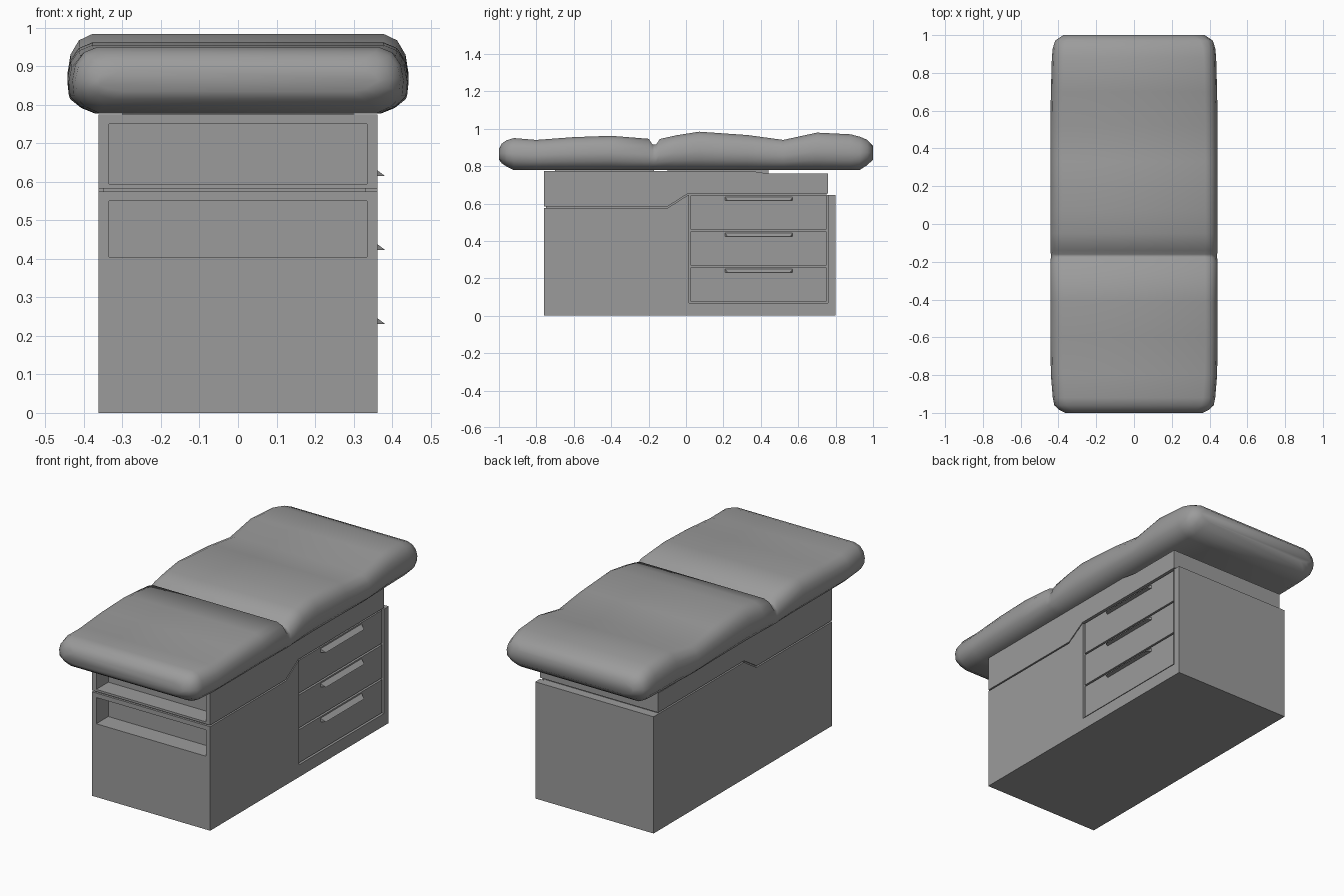
import bpy, bmesh

if "Cube" in bpy.data.objects:
    bpy.data.objects.remove(bpy.data.objects["Cube"], do_unlink=True)

grey = bpy.data.materials.new("neutral grey")
grey.use_nodes = True
GREY = (0.33, 0.33, 0.33, 1)
grey.diffuse_color = GREY
grey.node_tree.nodes["Principled BSDF"].inputs["Base Color"].default_value = GREY


def finish(bm, name):
    bmesh.ops.recalc_face_normals(bm, faces=bm.faces)
    mesh = bpy.data.meshes.new(name)
    bm.to_mesh(mesh)
    bm.free()
    mesh.materials.append(grey)
    obj = bpy.data.objects.new(name, mesh)
    bpy.context.collection.objects.link(obj)
    return obj


def loft(name, rings):
    """Skin matching rings of points and cap both ends."""
    bm = bmesh.new()
    rows = [[bm.verts.new(p) for p in ring] for ring in rings]
    n = len(rows[0])
    for a, b in zip(rows, rows[1:]):
        for i in range(n):
            j = (i + 1) % n
            bm.faces.new((a[i], a[j], b[j], b[i]))
    bm.faces.new(rows[0])
    bm.faces.new(rows[-1])
    return finish(bm, name)


def slab(name, profile, x0, x1):
    """Extrude a (y, z) profile across x."""
    return loft(name, [[(x, y, z) for y, z in profile] for x in (x0, x1)])


def box(name, x0, x1, y0, y1, z0, z1):
    return slab(name, [(y0, z0), (y1, z0), (y1, z1), (y0, z1)], x0, x1)


def cut(obj, cutter):
    mod = obj.modifiers.new("recess", "BOOLEAN")
    mod.operation = "DIFFERENCE"
    mod.solver = "EXACT"
    mod.object = cutter
    bpy.context.view_layer.objects.active = obj
    bpy.ops.object.modifier_apply(modifier=mod.name)
    bpy.data.objects.remove(cutter, do_unlink=True)


W = 0.362          # half width of the cabinet
FRONT, BACK = -0.76, 0.80

# Lower cabinet with stepped top, front cubby and drawer bay
seam = [(0.01, 0.645), (-0.10, 0.575), (FRONT, 0.575)]
lower = slab("lower_cabinet", [(FRONT, 0), (BACK, 0), (BACK, 0.645)] + seam, -W, W)
cut(lower, box("cubby_cutter", -0.335, 0.335, FRONT - 0.1, FRONT + 0.105, 0.405, 0.55))
cut(lower, box("bay_cutter", W - 0.025, W + 0.1, 0.016, 0.758, 0.068, 0.7))

# Upper cabinet with matching cubby
GAP = 0.008
upper = slab("upper_cabinet",
             [(y, z + GAP) for y, z in reversed(seam)]
             + [(0.76, 0.645 + GAP), (0.76, 0.76), (0.44, 0.76), (0.34, 0.775), (FRONT, 0.775)],
             -W, W)
cut(upper, box("cubby_cutter", -0.335, 0.335, FRONT - 0.1, FRONT + 0.105, 0.595, 0.75))

# Recessed strip filling the seam between the cabinets
path = [(0.75, 0.645), (0.01, 0.645), (-0.10, 0.575), (FRONT + 0.012, 0.575)]
slab("seam_filler", [(y, z - 0.002) for y, z in path]
     + [(y, z + GAP + 0.002) for y, z in reversed(path)], -W + 0.012, W - 0.03)

# Plates carrying the cushion
box("front_support", -0.30, 0.30, -0.70, -0.17, 0.77, 0.785)
box("rear_support", -0.30, 0.30, -0.10, 0.44, 0.755, 0.785)

# Three drawers, each with a wedge-shaped pull
for i, (z0, z1) in enumerate([(0.075, 0.258), (0.268, 0.450), (0.460, 0.642)]):
    box(f"drawer_{i + 1}", W - 0.03, W - 0.005, 0.024, 0.750, z0, z1)
    top, low = z1 - 0.006, z1 - 0.027
    loft(f"drawer_pull_{i + 1}", [
        [(W - 0.008, y, top), (W - 0.008, y, low), (0.382, y + inset, low)]
        for y, inset in ((0.208, 0.015), (0.572, -0.015))])

# Cushion stations along y: y, top height, bottom height, half width
stations = [
    (-1.0, 0.892, 0.835, 0.365), (-0.985, 0.92, 0.815, 0.395), (-0.96, 0.938, 0.798, 0.422),
    (-0.92, 0.950, 0.778, 0.430), (-0.80, 0.940, 0.778, 0.440), (-0.60, 0.955, 0.778, 0.443),
    (-0.40, 0.962, 0.778, 0.443), (-0.20, 0.946, 0.778, 0.443), (-0.178, 0.915, 0.778, 0.440),
    (-0.16, 0.915, 0.778, 0.440), (-0.14, 0.945, 0.778, 0.443), (-0.05, 0.965, 0.778, 0.443),
    (0.07, 0.984, 0.778, 0.443), (0.33, 0.966, 0.778, 0.443), (0.52, 0.940, 0.778, 0.443),
    (0.70, 0.979, 0.778, 0.440), (0.88, 0.970, 0.778, 0.435), (0.93, 0.957, 0.780, 0.430),
    (0.97, 0.940, 0.806, 0.418), (1.0, 0.910, 0.835, 0.375)]
# Half cross-section: width inset, height fraction
half = [(0.07, 0), (0.033, 0.1), (0.004, 0.27), (0, 0.5), (0.008, 0.74), (0.03, 0.92), (0.065, 1)]
rings = []
for y, top, bottom, w in stations:
    side = [(w - inset, bottom + f * (top - bottom)) for inset, f in half]
    rings.append([(x, y, z) for x, z in side] + [(-x, y, z) for x, z in reversed(side)])
cushion = loft("cushion", rings)
bpy.ops.object.select_all(action="DESELECT")
cushion.select_set(True)
bpy.context.view_layer.objects.active = cushion
bpy.ops.object.shade_smooth_by_angle(angle=1.1)
